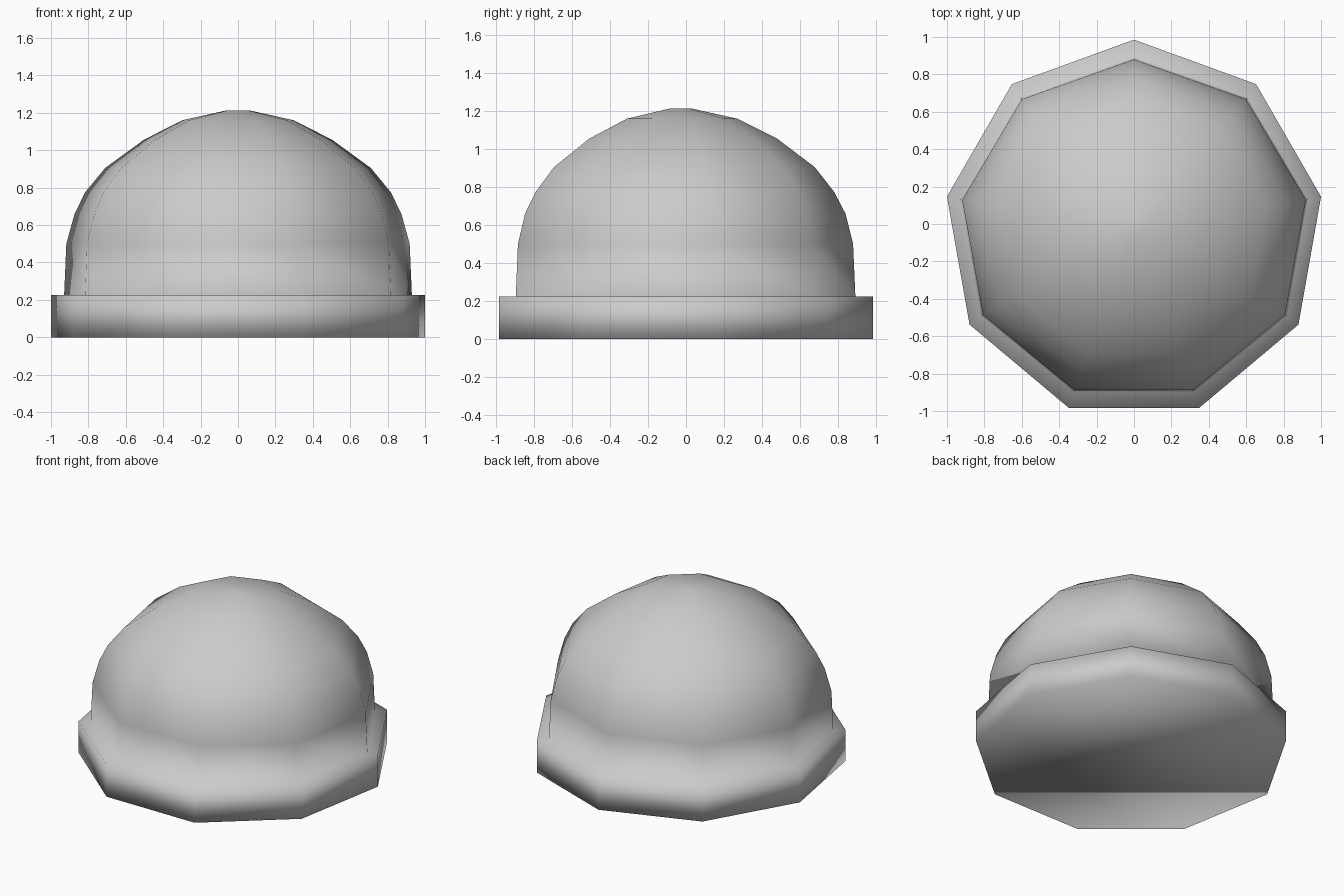
import bpy, bmesh
from math import sin, cos, pi

if "Cube" in bpy.data.objects:
    bpy.data.objects.remove(bpy.data.objects["Cube"])

SIDES = 9
CY = -0.03  # nonagon centre, offset so the bounds are centred on y = 0


def lathe(name, profile):
    """Stack nine-sided rings given as (x radius, y radius, z), capped at both ends."""
    bm = bmesh.new()
    rings = []
    for rx, ry, z in profile:
        rings.append([bm.verts.new((rx * sin(2 * pi * i / SIDES),
                                    CY + ry * cos(2 * pi * i / SIDES), z))
                      for i in range(SIDES)])
    for a, b in zip(rings, rings[1:]):
        for i in range(SIDES):
            j = (i + 1) % SIDES
            bm.faces.new((a[i], a[j], b[j], b[i]))
    bm.faces.new(rings[0])
    bm.faces.new(rings[-1])
    bmesh.ops.recalc_face_normals(bm, faces=bm.faces)
    for f in bm.faces:
        f.smooth = True
    mesh = bpy.data.meshes.new(name)
    bm.to_mesh(mesh)
    bm.free()
    ob = bpy.data.objects.new(name, mesh)
    bpy.context.collection.objects.link(ob)
    return ob


# Flat plinth with a ledge, running continuously into the dome
lathe("domed_base", [
    (1.0154, 1.0154, 0.0),
    (1.0154, 1.0154, 0.225),
    (0.944, 0.922, 0.225),
    (0.932, 0.910, 0.50),
    (0.887, 0.870, 0.66),
    (0.830, 0.810, 0.775),
    (0.721, 0.708, 0.905),
    (0.512, 0.510, 1.055),
    (0.303, 0.300, 1.16),
    (0.062, 0.062, 1.213),
])
